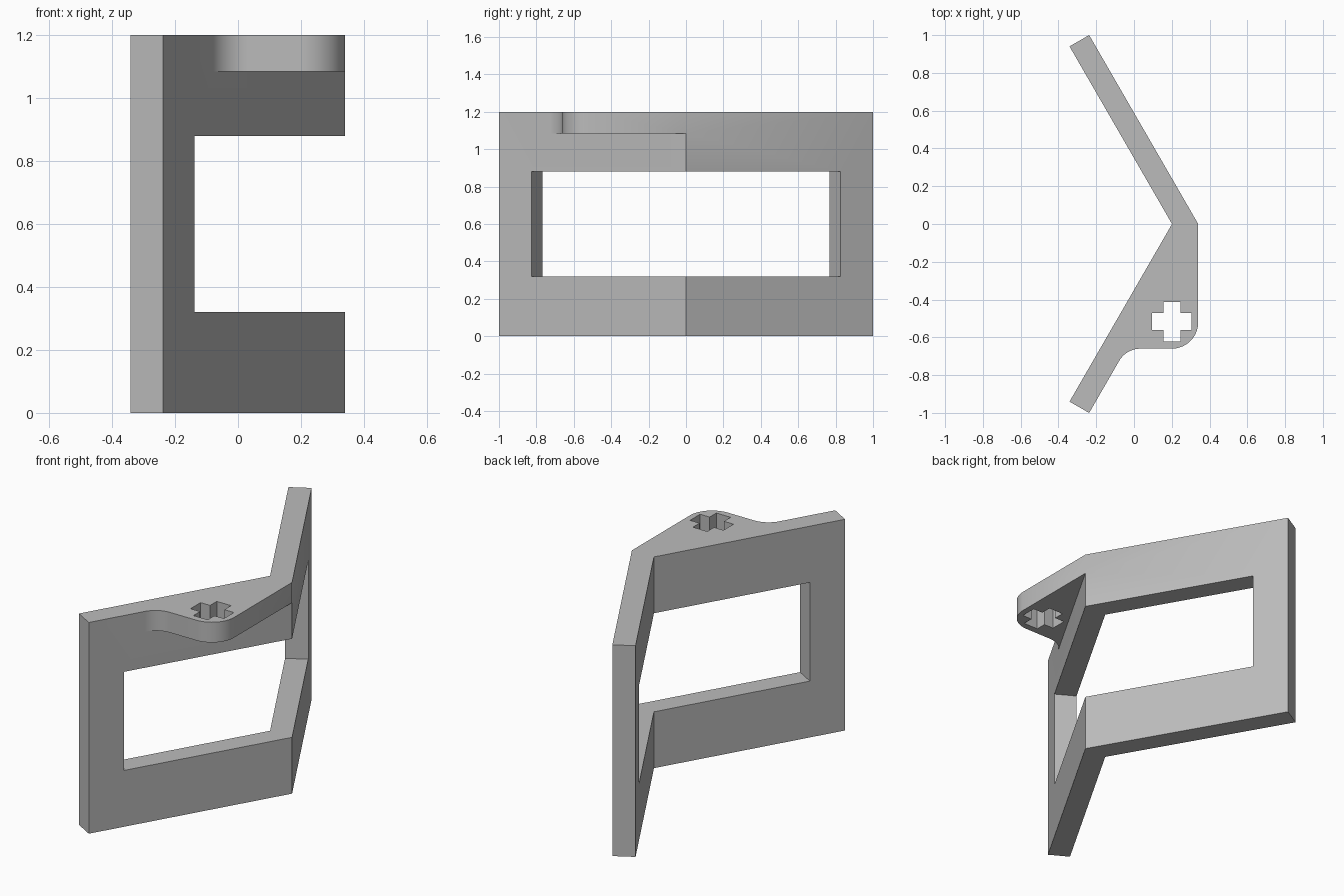
import bpy, bmesh
from math import radians, sin, cos, tan
from mathutils import Vector

old = bpy.data.objects.get("Cube")
if old:
    bpy.data.objects.remove(old, do_unlink=True)

APEX, LENGTH, THICK, HEIGHT = 0.34, 1.155, 0.12, 1.2
LEAN = radians(30)

grey = bpy.data.materials.new("plain grey")
grey.use_nodes = True
grey.diffuse_color = (0.5, 0.5, 0.5, 1)
grey.node_tree.nodes["Principled BSDF"].inputs["Base Color"].default_value = (0.5, 0.5, 0.5, 1)


def wing_point(along, depth, side):
    """Point on a wing, measured from the outer ridge and the outer face."""
    return Vector((APEX - along * sin(LEAN) - depth * cos(LEAN),
                   side * (along * cos(LEAN) - depth * sin(LEAN))))


def chevron(along, near, far):
    """Bent strip outline between two depths below the outer faces."""
    ridge = lambda d: Vector((APEX - d / cos(LEAN), 0))
    return [ridge(near), wing_point(along, near, 1), wing_point(along, far, 1),
            ridge(far), wing_point(along, far, -1), wing_point(along, near, -1)]


def fillet(before, corner, after, radius, steps=16):
    """Arc that rounds a corner between two straight edges."""
    u, v = (before - corner).normalized(), (after - corner).normalized()
    half = u.angle(v) / 2
    centre = corner + (u + v).normalized() * radius / sin(half)
    start = corner + u * radius / tan(half) - centre
    end = corner + v * radius / tan(half) - centre
    turn = start.angle(end)
    return [centre + (start * sin((1 - i / steps) * turn) + end * sin(i / steps * turn)) / sin(turn)
            for i in range(steps + 1)]


def prism(name, outline, bottom, top):
    bm = bmesh.new()
    base = bm.faces.new([bm.verts.new((p[0], p[1], bottom)) for p in outline])
    grown = bmesh.ops.extrude_face_region(bm, geom=[base])["geom"]
    bmesh.ops.translate(bm, vec=(0, 0, top - bottom),
                        verts=[g for g in grown if isinstance(g, bmesh.types.BMVert)])
    bmesh.ops.recalc_face_normals(bm, faces=bm.faces)
    mesh = bpy.data.meshes.new(name)
    bm.to_mesh(mesh)
    bm.free()
    mesh.materials.append(grey)
    obj = bpy.data.objects.new(name, mesh)
    bpy.context.collection.objects.link(obj)
    return obj


def combine(target, tool, operation):
    tool.hide_render = True
    mod = target.modifiers.new(operation, "BOOLEAN")
    mod.operation, mod.solver, mod.object = operation, "EXACT", tool
    bpy.ops.object.select_all(action="DESELECT")
    bpy.context.view_layer.objects.active = target
    target.select_set(True)
    bpy.ops.object.modifier_apply(modifier=mod.name)
    bpy.data.objects.remove(tool, do_unlink=True)


# Bent wall with one window wrapping round the ridge
bracket = prism("bent_bracket", chevron(LENGTH, 0, THICK), 0, HEIGHT)
combine(bracket, prism("window_cutter", chevron(0.955, -0.2, 0.3), 0.32, 0.88), "DIFFERENCE")

# Rounded mounting lug at the top of the front wing
front = -0.66
ridge, corner = Vector((APEX, 0)), Vector((APEX, front))
meet = Vector((APEX + front * tan(LEAN), front))
lug = [ridge]
lug += fillet(ridge, corner, meet, 0.14)
lug += fillet(corner, meet, wing_point(LENGTH, 0, -1), 0.13)
lug += [wing_point(0.83, THICK / 2, -1), wing_point(0.1, THICK / 2, -1)]
combine(bracket, prism("lug", lug, 1.085, HEIGHT), "UNION")

# Cross-shaped socket through the lug
arm, half = 0.105, 0.045
quarter = [(arm, -half), (arm, half), (half, half)]
cross = []
for turn in range(4):
    cross += [(0.2 + x, -0.517 + y) for x, y in quarter]
    quarter = [(-y, x) for x, y in quarter]
combine(bracket, prism("socket_cutter", cross, 1.0, 1.3), "DIFFERENCE")

# Tidy flat areas, keep crisp edges and smooth the rounded ones
bm = bmesh.new()
bm.from_mesh(bracket.data)
bmesh.ops.remove_doubles(bm, verts=bm.verts, dist=0.0001)
bmesh.ops.dissolve_limit(bm, angle_limit=radians(0.5), verts=bm.verts, edges=bm.edges)
bm.to_mesh(bracket.data)
bm.free()
bpy.ops.object.shade_smooth_by_angle(angle=radians(30))
